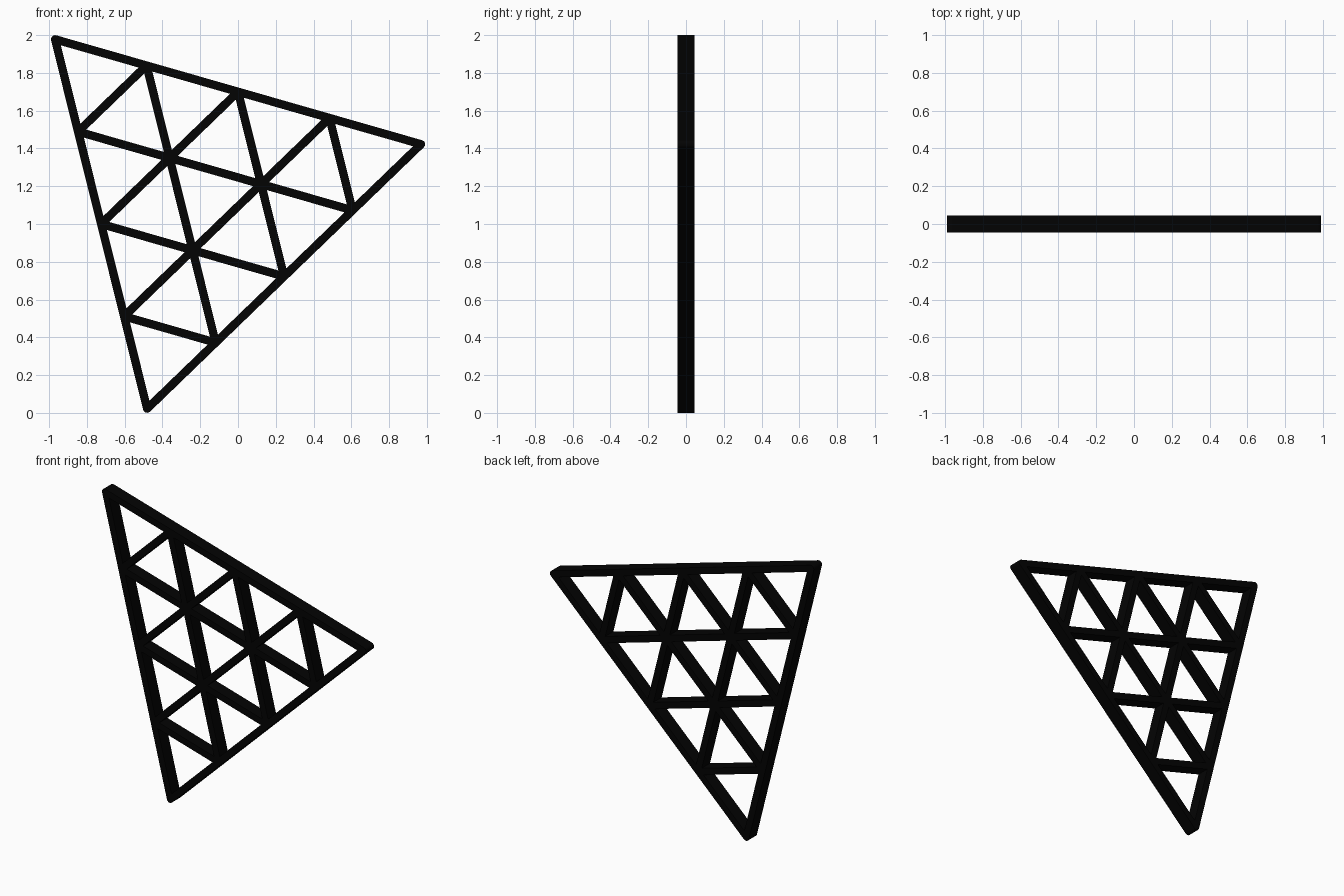
import bpy
from math import radians, sin, cos, pi
from mathutils import Vector, Matrix

if "Cube" in bpy.data.objects:
    bpy.data.objects.remove(bpy.data.objects["Cube"])

N = 4            # cells per side
HALF_W = 0.022   # half bar width
HALF_D = 0.044   # half bar depth
SIDE = 2.016     # centreline side length

# Centreline corners of the tilted equilateral triangle (x, z)
u = Vector((cos(radians(44)), sin(radians(44))))      # lower edge direction
v = Vector((cos(radians(104)), sin(radians(104))))    # left edge direction
low = Vector((-0.481, HALF_W))
corners = [low, low + u * SIDE, low + v * SIDE]


def node(i, j):
    return low + (u * i + v * j) * (SIDE / N)


curve = bpy.data.curves.new("lattice_profile", 'CURVE')
curve.dimensions = '2D'
curve.fill_mode = 'BOTH'
curve.extrude = HALF_D


def add_loop(points):
    spline = curve.splines.new('POLY')
    spline.points.add(len(points) - 1)
    for sp, p in zip(spline.points, points):
        sp.co = (p.x, p.y, 0, 1)
    spline.use_cyclic_u = True


# Outer outline with rounded tips
outline = []
for k, c in enumerate(corners):
    start = 194 + 120 * k
    for s in range(7):
        a = radians(start + 20 * s)
        outline.append(c + Vector((cos(a), sin(a))) * HALF_W)
add_loop(outline)

# Triangular openings between the bars
inradius = SIDE / N / (2 * 3 ** 0.5)
shrink = (inradius - HALF_W) / inradius
for i in range(N):
    for j in range(N - i):
        cells = [(node(i, j), node(i + 1, j), node(i, j + 1))]
        if i + j < N - 1:
            cells.append((node(i + 1, j), node(i + 1, j + 1), node(i, j + 1)))
        for tri in cells:
            mid = (tri[0] + tri[1] + tri[2]) / 3
            add_loop([mid + (p - mid) * shrink for p in tri])

# Turn the flat profile upright and make it a mesh
lattice = bpy.data.objects.new("triangular_lattice", curve)
bpy.context.collection.objects.link(lattice)
bpy.context.view_layer.objects.active = lattice
lattice.select_set(True)
bpy.ops.object.convert(target='MESH')
lattice = bpy.context.object
lattice.name = "triangular_lattice"
lattice.data.transform(Matrix.Rotation(pi / 2, 4, 'X'))
bpy.ops.object.shade_flat()

black = bpy.data.materials.new("black")
black.diffuse_color = (0.001, 0.001, 0.001, 1)
black.use_nodes = True
black.node_tree.nodes["Principled BSDF"].inputs["Base Color"].default_value = black.diffuse_color
lattice.data.materials.clear()
lattice.data.materials.append(black)
